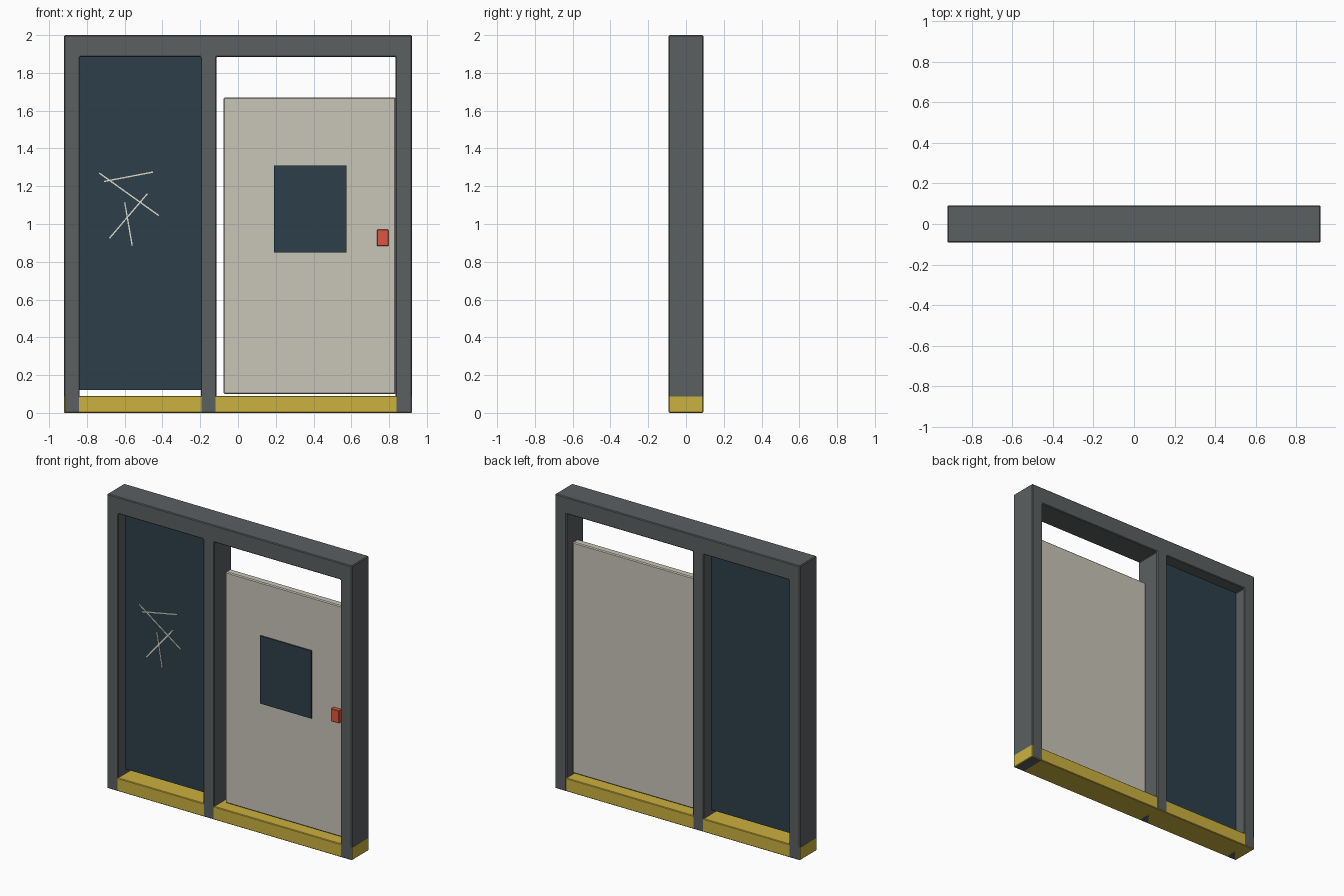
import bpy, bmesh, math
from mathutils import Matrix

if "Cube" in bpy.data.objects:
    bpy.data.objects.remove(bpy.data.objects["Cube"])


def material(name, rgb):
    m = bpy.data.materials.new(name)
    m.diffuse_color = (*rgb, 1)
    m.use_nodes = True
    m.node_tree.nodes["Principled BSDF"].inputs["Base Color"].default_value = m.diffuse_color
    return m


GREY = material("dark_metal", (0.105, 0.115, 0.12))
YELLOW = material("yellow_paint", (0.60, 0.44, 0.05))
CREAM = material("cream_panel", (0.58, 0.56, 0.48))
GLASS = material("dark_glass", (0.026, 0.051, 0.068))
RED = material("red_plastic", (0.74, 0.09, 0.05))
CRACK = material("crack_line", (0.75, 0.73, 0.64))


def finish(name, bm, mat, bevel):
    bmesh.ops.recalc_face_normals(bm, faces=bm.faces)
    me = bpy.data.meshes.new(name)
    bm.to_mesh(me)
    bm.free()
    me.materials.append(mat)
    ob = bpy.data.objects.new(name, me)
    bpy.context.collection.objects.link(ob)
    if bevel:
        mod = ob.modifiers.new("edge_bevel", 'BEVEL')
        mod.width, mod.segments = bevel, 1
    return ob


def box(name, x, y, z, mat, bevel=0):
    """Box from (min, max) ranges on each axis."""
    bm = bmesh.new()
    centre = [(a + b) / 2 for a, b in (x, y, z)]
    size = [b - a for a, b in (x, y, z)]
    bmesh.ops.create_cube(bm, size=1, matrix=Matrix.Translation(centre) @ Matrix.Diagonal((*size, 1)))
    return finish(name, bm, mat, bevel)


# Frame: one extruded outline with two posts, a mullion and a header
W, D, H, HEAD = 0.92, 0.092, 2.0, 1.885
outline = [(-W, 0), (-0.838, 0), (-0.838, HEAD), (-0.197, HEAD), (-0.197, 0), (-0.115, 0),
           (-0.115, HEAD), (0.835, HEAD), (0.835, 0), (W, 0), (W, H), (-W, H)]
bm = bmesh.new()
face = bm.faces.new([bm.verts.new((x, -D, z)) for x, z in outline])
ext = bmesh.ops.extrude_face_region(bm, geom=[face])
bmesh.ops.translate(bm, vec=(0, 2 * D, 0),
                    verts=[v for v in ext["geom"] if isinstance(v, bmesh.types.BMVert)])
finish("frame", bm, GREY, 0.005)

# Yellow threshold, its ends a hair outside the posts
box("threshold", (-W - 0.0005, W + 0.0005), (-D + 0.0005, D - 0.0005), (0, 0.09), YELLOW, 0.004)

# Fixed glass side panel
box("side_glass", (-0.84, -0.195), (-0.01, 0.01), (0.12, HEAD), GLASS)

# Cracks on the front of the glass
cracks = [((-0.735, 1.27), (-0.42, 1.045)), ((-0.71, 1.225), (-0.45, 1.275)),
          ((-0.68, 0.925), (-0.48, 1.16)), ((-0.60, 1.115), (-0.56, 0.885))]
for i, ((x0, z0), (x1, z1)) in enumerate(cracks, 1):
    length = math.hypot(x1 - x0, z1 - z0)
    crack = box(f"crack_{i}", (-length / 2, length / 2), (-0.003, 0.003), (-0.0035, 0.0035), CRACK)
    crack.location = ((x0 + x1) / 2, -0.011, (z0 + z1) / 2)
    crack.rotation_euler.y = -math.atan2(z1 - z0, x1 - x0)

# Door with its window and handle plate
box("door", (-0.077, 0.835), (-0.026, 0.026), (0.10, 1.67), CREAM, 0.006)
box("door_window", (0.19, 0.575), (-0.035, -0.02), (0.85, 1.31), GLASS)
box("door_handle", (0.735, 0.797), (-0.055, -0.02), (0.883, 0.97), RED, 0.003)
